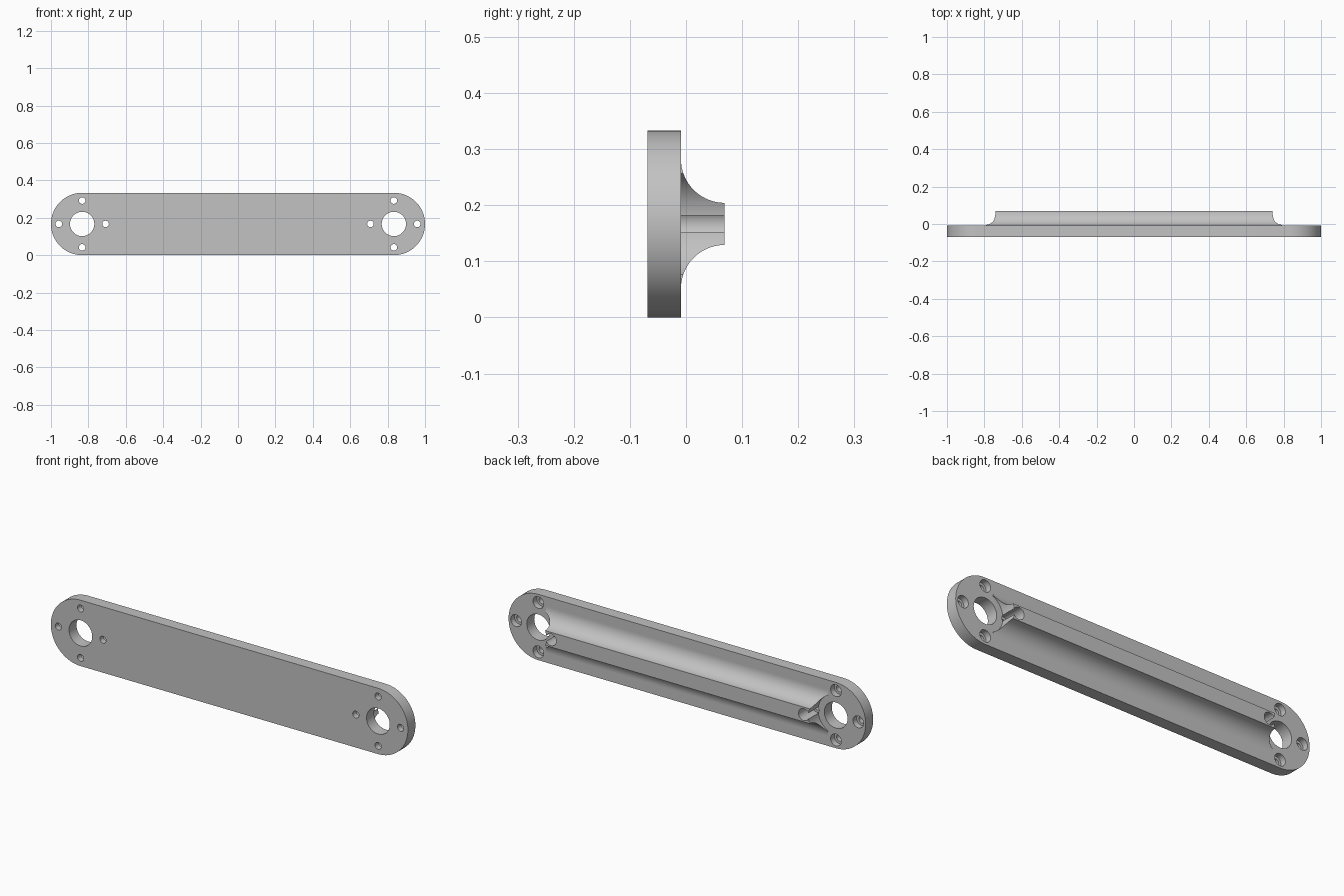
import bpy, bmesh, math
from mathutils import Vector

if "Cube" in bpy.data.objects:
    bpy.data.objects.remove(bpy.data.objects["Cube"], do_unlink=True)

# Main dimensions
R = 0.1667            # plate half height and end radius
CX = 1 - R            # x of each end centre
FRONT, BACK, TOP = -0.069, -0.009, 0.069
BOLT = 0.125          # bolt circle radius
RIB_HALF = 0.0375     # half width of the rib's flat top
FILLET = TOP - BACK   # radius of the rib's concave sides

grey = bpy.data.materials.new("grey metal")
grey.use_nodes = True
colour = (0.54, 0.54, 0.54, 1)
grey.diffuse_color = colour
grey.node_tree.nodes["Principled BSDF"].inputs["Base Color"].default_value = colour


def arc(cx, cy, r, start, end, n):
    return [(cx + r * math.cos(math.radians(start + (end - start) * i / n)),
             cy + r * math.sin(math.radians(start + (end - start) * i / n)))
            for i in range(n + 1)]


def prism(name, points, direction):
    """Extrude a closed outline of 3D points along a direction."""
    bm = bmesh.new()
    face = bm.faces.new([bm.verts.new(p) for p in points])
    new = bmesh.ops.extrude_face_region(bm, geom=[face])["geom"]
    bmesh.ops.translate(bm, vec=Vector(direction),
                        verts=[v for v in new if isinstance(v, bmesh.types.BMVert)])
    bmesh.ops.recalc_face_normals(bm, faces=bm.faces)
    mesh = bpy.data.meshes.new(name)
    bm.to_mesh(mesh)
    bm.free()
    mesh.materials.append(grey)
    obj = bpy.data.objects.new(name, mesh)
    bpy.context.collection.objects.link(obj)
    return obj


def activate(obj):
    bpy.ops.object.select_all(action='DESELECT')
    obj.select_set(True)
    bpy.context.view_layer.objects.active = obj


def bore(obj, x, z, r, y0, y1, sides):
    """Drill a round hole along y."""
    ring = arc(x, z, r, 0, 360, sides)[:-1]
    cutter = prism("cutter", [(a, y0, b) for a, b in ring], (0, y1 - y0, 0))
    cutter.hide_render = True
    activate(obj)
    mod = obj.modifiers.new("bore", 'BOOLEAN')
    mod.operation, mod.solver, mod.object = 'DIFFERENCE', 'EXACT', cutter
    bpy.ops.object.modifier_apply(modifier=mod.name)
    bpy.data.objects.remove(cutter, do_unlink=True)


# Flat bar with rounded ends
outline = arc(CX, R, R, -90, 90, 48) + arc(-CX, R, R, 90, 270, 48)
plate = prism("plate", [(x, FRONT, z) for x, z in outline], (0, BACK - FRONT, 0))

# Stiffening rib with concave sides
side = arc(RIB_HALF + FILLET, TOP, FILLET, 180, 270, 24)
profile = [(y, R + z) for z, y in side] + [(y, R - z) for z, y in reversed(side)]
rib_end = 0.79
rib = prism("rib", [(-rib_end, y, z) for y, z in profile], (2 * rib_end, 0, 0))

for s in (-1, 1):
    # Shaft hole, and the round clearance that ends the rib
    bore(plate, s * CX, R, 0.065, -0.2, 0.2, 64)
    bore(rib, s * CX, R, 0.1, -0.2, 0.2, 96)
    # Four counterbored screw holes; the inner one also cuts the rib
    for k in range(4):
        x = s * CX + BOLT * math.cos(k * math.pi / 2)
        z = R + BOLT * math.sin(k * math.pi / 2)
        bore(plate, x, z, 0.0175, -0.2, 0.2, 32)
        bore(plate, x, z, 0.03, BACK - 0.03, 0.2, 32)
    bore(rib, s * (CX - BOLT), R, 0.03, -0.2, 0.2, 32)

for obj in (plate, rib):
    activate(obj)
    bpy.ops.object.shade_smooth_by_angle(angle=math.radians(30))
